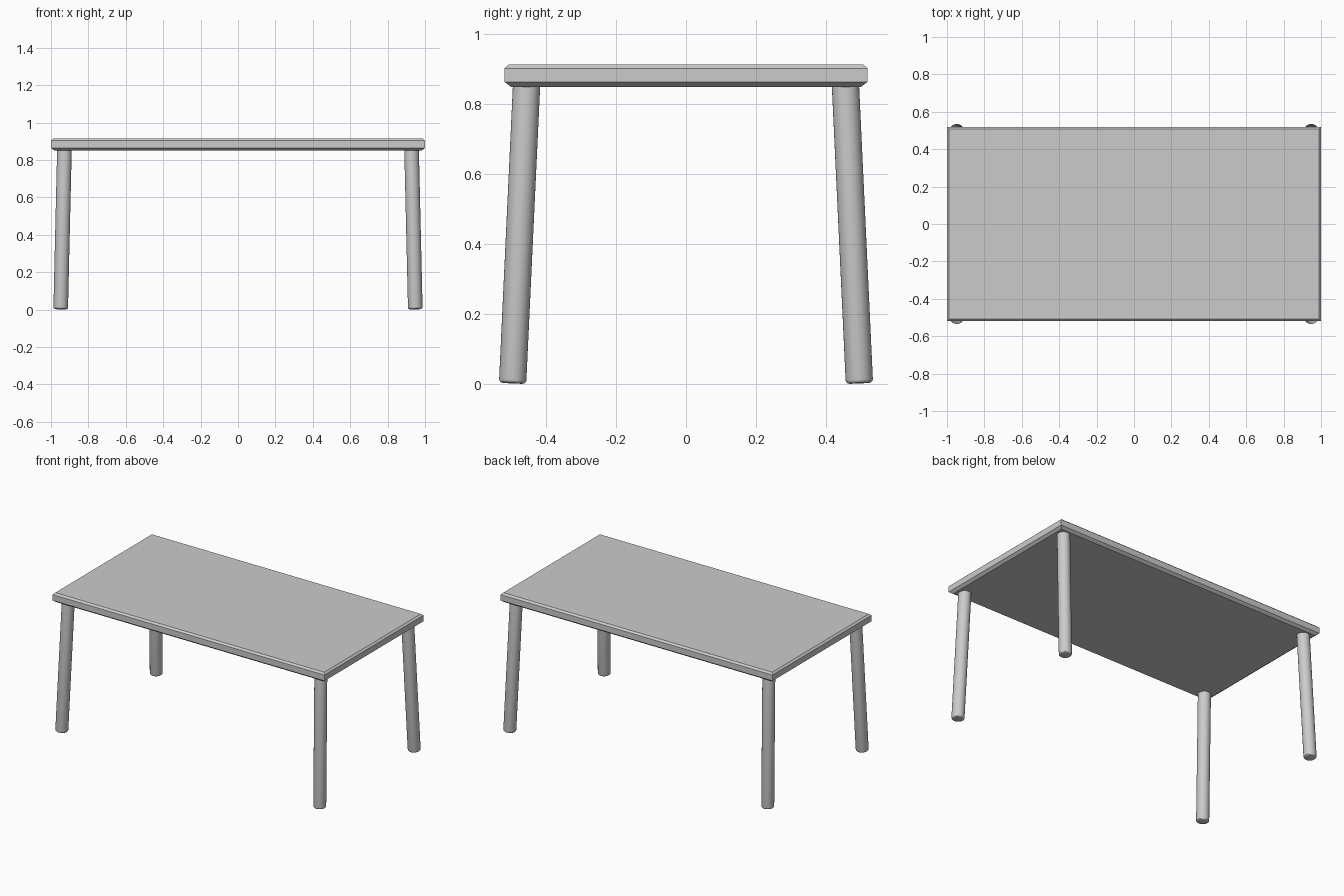
import bpy, bmesh
from mathutils import Vector, Matrix

if "Cube" in bpy.data.objects:
    bpy.data.objects.remove(bpy.data.objects["Cube"])


def finish(name, bm):
    bmesh.ops.recalc_face_normals(bm, faces=bm.faces)
    mesh = bpy.data.meshes.new(name)
    bm.to_mesh(mesh)
    bm.free()
    obj = bpy.data.objects.new(name, mesh)
    bpy.context.collection.objects.link(obj)
    return obj


# Table top: stacked rectangles (half x, half y, z) give chamfered edges
sections = [(0.982, 0.501, 0.85), (1.0, 0.519, 0.864),
            (1.0, 0.519, 0.903), (0.988, 0.507, 0.914)]
bm = bmesh.new()
rings = [[bm.verts.new((sx * hx, sy * hy, z))
          for sx, sy in ((-1, -1), (1, -1), (1, 1), (-1, 1))]
         for hx, hy, z in sections]
for lower, upper in zip(rings, rings[1:]):
    for i in range(4):
        j = (i + 1) % 4
        bm.faces.new((lower[i], lower[j], upper[j], upper[i]))
bm.faces.new(rings[0][::-1])
bm.faces.new(rings[-1])
finish("table_top", bm)


# Splayed round legs with a softened foot
def leg(name, sx, sy):
    foot = Vector((sx * 0.948, sy * 0.496, 0.002))
    head = Vector((sx * 0.928, sy * 0.456, 0.856))
    axis = head - foot
    bm = bmesh.new()
    bmesh.ops.create_cone(bm, cap_ends=True, segments=32, radius1=0.039,
                          radius2=0.039, depth=axis.length,
                          matrix=Matrix.Translation((0, 0, axis.length / 2)))
    rim = [e for e in bm.edges if all(v.co.z < 1e-4 for v in e.verts)]
    bmesh.ops.bevel(bm, geom=rim, offset=0.01, segments=3, profile=0.5,
                    affect='EDGES')
    bm.transform(Matrix.Translation(foot) @
                 Vector((0, 0, 1)).rotation_difference(axis).to_matrix().to_4x4())
    obj = finish(name, bm)
    bpy.ops.object.select_all(action='DESELECT')
    obj.select_set(True)
    bpy.context.view_layer.objects.active = obj
    bpy.ops.object.shade_smooth_by_angle()


for x_name, sx in (("left", -1), ("right", 1)):
    for y_name, sy in (("front", -1), ("back", 1)):
        leg(f"{y_name}_{x_name}_leg", sx, sy)
